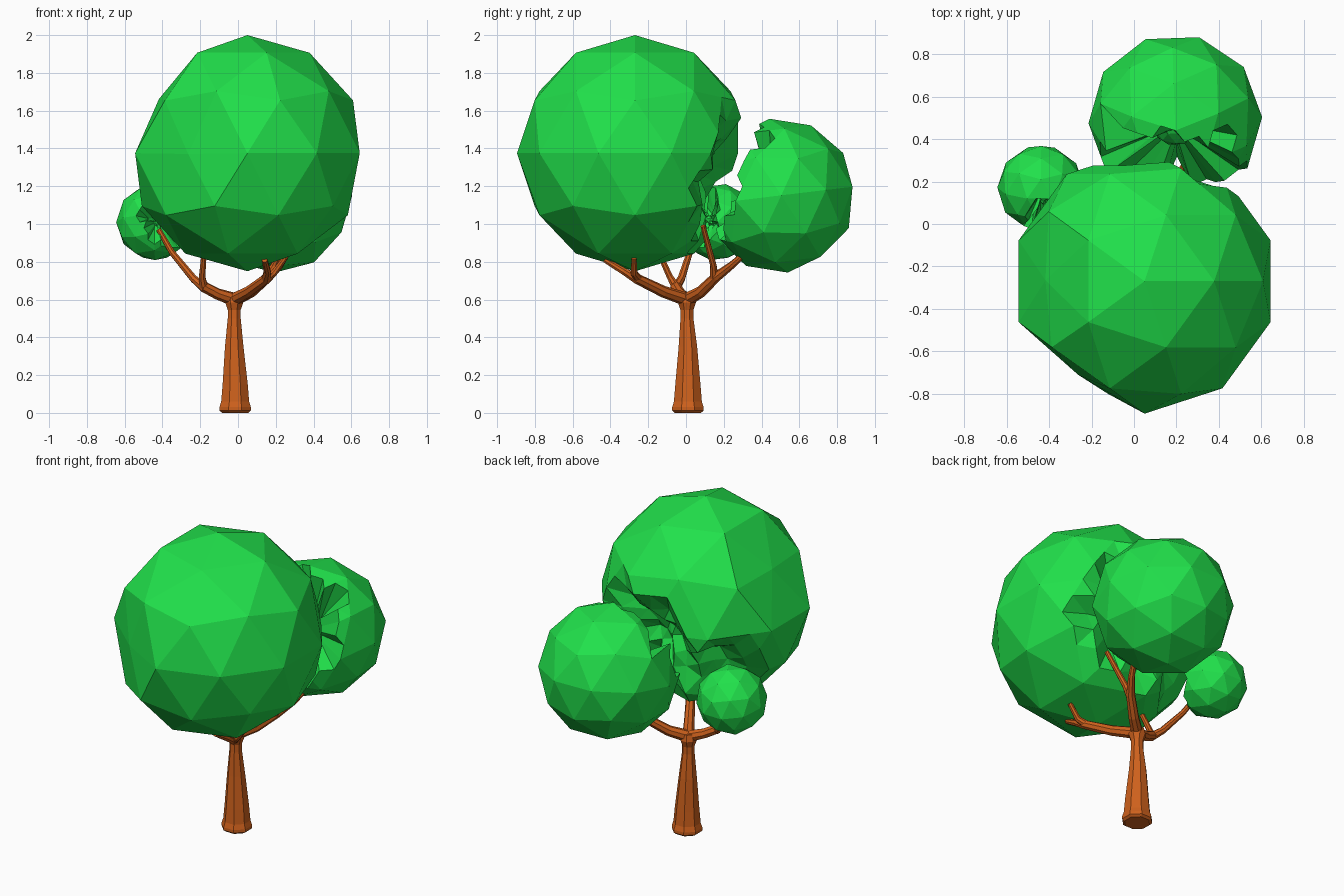
import bpy, bmesh, math, random
from mathutils import Vector, Matrix

if "Cube" in bpy.data.objects:
    bpy.data.objects.remove(bpy.data.objects["Cube"])

random.seed(4)


def material(name, color):
    m = bpy.data.materials.new(name)
    m.diffuse_color = color
    m.use_nodes = True
    m.node_tree.nodes["Principled BSDF"].inputs["Base Color"].default_value = m.diffuse_color
    return m


LEAF = material("leaf_green", (0.015, 0.75, 0.07, 1))
BARK = material("bark_brown", (0.62, 0.12, 0.012, 1))


def finish(bm, name, mat):
    bmesh.ops.recalc_face_normals(bm, faces=bm.faces)
    mesh = bpy.data.meshes.new(name)
    bm.to_mesh(mesh)
    bm.free()
    mesh.materials.append(mat)
    bpy.context.collection.objects.link(bpy.data.objects.new(name, mesh))


def limb(name, points, sides=8):
    """Tapered faceted tube through (x, y, z, radius) points."""
    bm = bmesh.new()
    pos = [Vector(p[:3]) for p in points]
    rings = []
    for i, p in enumerate(pos):
        d = pos[min(i + 1, len(pos) - 1)] - pos[max(i - 1, 0)]
        q = Vector((0, 0, 1)).rotation_difference(d)
        ring = []
        for k in range(sides):
            a = math.tau * (k + 0.5) / sides
            ring.append(bm.verts.new(p + q @ Vector((math.cos(a), math.sin(a), 0)) * points[i][3]))
        rings.append(ring)
    for a, b in zip(rings, rings[1:]):
        for k in range(sides):
            j = (k + 1) % sides
            bm.faces.new((a[k], a[j], b[j], b[k]))
    bm.faces.new(rings[0][::-1])
    bm.faces.new(rings[-1])
    finish(bm, name, BARK)


def foliage(name, center, radius, voids, turn=0, tilt=0, flats=()):
    """Faceted ball with ragged hollows where it meets its neighbours."""
    bm = bmesh.new()
    c = Vector(center)
    mat = Matrix.Translation(c) @ Matrix.Rotation(tilt, 4, 'X') @ Matrix.Rotation(turn, 4, 'Z')
    bmesh.ops.create_icosphere(bm, subdivisions=2, radius=radius, matrix=mat)
    # flattened sides
    for x, y, z, dist in flats:
        n = Vector((x, y, z)).normalized()
        for v in bm.verts:
            over = (v.co - c).dot(n) - dist
            if over > 0:
                v.co -= n * over * 0.9
    # finer facets only around the hollows
    near = set()
    for f in bm.faces:
        pts = [v.co for v in f.verts] + [f.calc_center_median()]
        if any((p - Vector(v[:3])).length < v[3] for v in voids for p in pts):
            near.update(f.edges)
    bmesh.ops.subdivide_edges(bm, edges=list(near), cuts=2, use_grid_fill=True)
    bmesh.ops.triangulate(bm, faces=bm.faces)
    for v in bm.verts:
        for x, y, z, r in voids:
            rr = r * random.uniform(0.86, 1.06)
            for _ in range(30):
                if (v.co - Vector((x, y, z))).length >= rr:
                    break
                v.co = v.co.lerp(c, 0.04)
    finish(bm, name, LEAF)


# Trunk with flared foot
limb("trunk", [(-0.015, 0.01, 0, 0.075), (-0.015, 0.01, 0.012, 0.09), (-0.015, 0.01, 0.03, 0.09),
               (-0.015, 0.01, 0.06, 0.08), (-0.015, 0.01, 0.15, 0.072), (-0.02, 0.01, 0.35, 0.053),
               (-0.02, 0.005, 0.50, 0.037), (-0.02, 0.005, 0.545, 0.037), (-0.02, 0.005, 0.585, 0.052),
               (-0.02, 0.005, 0.625, 0.042)])

# Three forked limbs
start = (-0.02, 0.005, 0.6, 0.036)
limb("left_limb", [start, (-0.11, -0.03, 0.63, 0.03), (-0.185, -0.055, 0.67, 0.029)])
limb("left_outer_branch", [(-0.175, -0.055, 0.66, 0.026), (-0.235, -0.025, 0.71, 0.021),
                           (-0.35, 0.02, 0.85, 0.017), (-0.42, 0.06, 0.97, 0.014)])
limb("left_inner_branch", [(-0.18, -0.05, 0.66, 0.025), (-0.19, -0.085, 0.72, 0.018),
                           (-0.18, -0.14, 0.84, 0.015)])
limb("front_limb", [start, (0.06, -0.12, 0.642, 0.031), (0.15, -0.26, 0.71, 0.027),
                    (0.155, -0.33, 0.75, 0.02), (0.14, -0.43, 0.81, 0.015)])
limb("front_upper_branch", [(0.14, -0.25, 0.705, 0.025), (0.19, -0.275, 0.74, 0.019),
                            (0.25, -0.275, 0.82, 0.014)])
limb("back_limb", [start, (0.07, 0.08, 0.642, 0.031), (0.16, 0.16, 0.72, 0.027),
                   (0.22, 0.24, 0.78, 0.02), (0.27, 0.33, 0.86, 0.015)])
limb("back_upper_branch", [(0.15, 0.15, 0.71, 0.026), (0.19, 0.145, 0.78, 0.018),
                           (0.28, 0.09, 0.99, 0.014)])

# Foliage clumps
foliage("large_foliage", (0.05, -0.27, 1.375), 0.625,
        [(0.20, 0.50, 1.14, 0.48), (-0.40, 0.20, 1.05, 0.30)],
        flats=[(-0.64, -0.77, 0.05, 0.53), (-0.84, -0.05, 0.54, 0.54)])
foliage("back_foliage", (0.195, 0.49, 1.15), 0.41,
        [(0.18, 0.08, 1.33, 0.41)], turn=0.35, tilt=0.12)
foliage("small_foliage", (-0.44, 0.17, 1.01), 0.205,
        [(-0.30, -0.04, 1.08, 0.22)], turn=0.3, tilt=-0.2)
